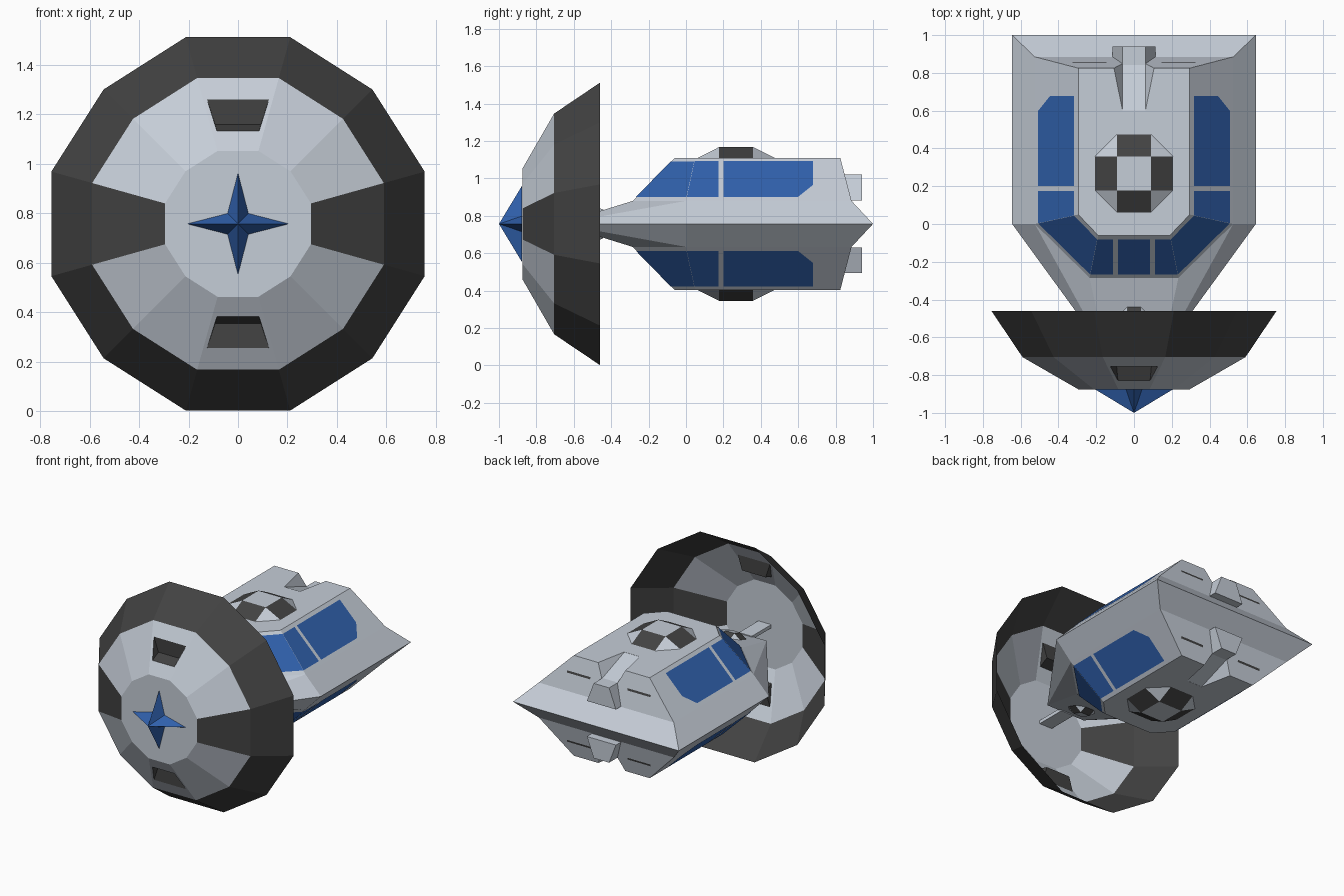
import bpy, bmesh
from mathutils import Vector

if "Cube" in bpy.data.objects:
    bpy.data.objects.remove(bpy.data.objects["Cube"])

Z = 0.757  # height of the ship's mid plane; parts are modelled around z = 0


def material(name, rgb):
    m = bpy.data.materials.new(name)
    m.diffuse_color = (*rgb, 1)
    m.use_nodes = True
    m.node_tree.nodes["Principled BSDF"].inputs["Base Color"].default_value = m.diffuse_color
    return m


MATS = [material("hull_grey", (0.56, 0.61, 0.68)),
        material("dark_panel", (0.055, 0.055, 0.055)),
        material("blue_glass", (0.03, 0.12, 0.42))]
GREY, DARK, BLUE = 0, 1, 2


def build(name, polys, mirror=(False, False, False), lift=0.0):
    """Object from (points, material) polygons, each facing away from the ship centre."""
    bm = bmesh.new()
    for pts, mat in polys:
        pts = [Vector(p) for p in pts]
        mid = sum(pts, Vector()) / len(pts)
        n = (pts[1] - pts[0]).cross(pts[2] - pts[0]).normalized()
        if n.dot(mid - Vector((0, 0.3, 0))) < 0:
            pts.reverse()
            n = -n
        f = bm.faces.new([bm.verts.new(p + n * lift) for p in pts])
        f.material_index = mat
    bmesh.ops.remove_doubles(bm, verts=bm.verts, dist=0.0005)
    return finish(name, bm, mirror)


def solid(name, pts, mat, mirror=(False, False, False)):
    """Convex solid spanned by a few points."""
    bm = bmesh.new()
    for p in pts:
        bm.verts.new(p)
    bmesh.ops.convex_hull(bm, input=bm.verts)
    bmesh.ops.dissolve_limit(bm, angle_limit=0.01, verts=bm.verts, edges=bm.edges)
    bmesh.ops.recalc_face_normals(bm, faces=bm.faces)
    for f in bm.faces:
        f.material_index = mat
    return finish(name, bm, mirror)


def finish(name, bm, mirror):
    me = bpy.data.meshes.new(name)
    bm.to_mesh(me)
    bm.free()
    for m in MATS:
        me.materials.append(m)
    ob = bpy.data.objects.new(name, me)
    ob.location.z = Z
    bpy.context.collection.objects.link(ob)
    if any(mirror):
        mod = ob.modifiers.new("mirror", 'MIRROR')
        mod.use_axis = mirror
        mod.merge_threshold = 0.0005
    return ob


MZ, MXZ = (False, False, True), (True, False, True)

# Dish: open twelve-sided shell with dark rim and dark side sectors
def dodecagon(a, y):
    q = [(0.28, 1), (0.72, 0.72), (1, 0.28)]
    half = q + [(x, -z) for x, z in reversed(q)]
    return [(x * a, y, z * a) for x, z in half + [(-x, z) for x, z in reversed(half)]]


rim, mid, hub = dodecagon(0.755, -0.46), dodecagon(0.59, -0.705), dodecagon(0.295, -0.875)
dish = [(hub, GREY)]
for i in range(12):
    j = (i + 1) % 12
    dish.append(([rim[i], rim[j], mid[j], mid[i]], DARK))
    if i not in (5, 11):
        dish.append(([mid[i], mid[j], hub[j], hub[i]], DARK if i in (2, 8) else GREY))


# Recessed ports in the top and bottom dish sectors
def on_sector(x, r):
    return (x, -0.875 + (r - 0.295) * 0.5763, r)


outer = [hub[11], hub[0], mid[0], mid[11]]
hole = [on_sector(-0.085, 0.375), on_sector(0.085, 0.375), on_sector(0.125, 0.503), on_sector(-0.125, 0.503)]
floor = [(-0.092, -0.753, 0.402), (0.092, -0.753, 0.402), hole[2], hole[3]]
port = [(floor, DARK)]
for i in range(4):
    j = (i + 1) % 4
    port.append(([outer[i], outer[j], hole[j], hole[i]], GREY))
port += [([hole[0], hole[1], floor[1], floor[0]], DARK),
         ([hole[1], hole[2], floor[1]], DARK), ([hole[3], hole[0], floor[0]], DARK)]
build("dish", dish)
build("dish_ports", port, MZ)

# Four-pointed star spike on the dish
star = [(0, 0.205), (0.042, 0.042), (0.205, 0), (0.042, -0.042),
        (0, -0.205), (-0.042, -0.042), (-0.205, 0), (-0.042, 0.042)]
star = [(x, -0.876, z) for x, z in star]
build("star_spike", [([star[i], star[(i + 1) % 8], (0, -1, 0)], BLUE) for i in range(8)])

# Hull: upper half lofted through three outlines, mirrored downwards
def outline(pts, z):
    return [(x, y, z) for x, y in pts] + [(-x, y, z) for x, y in reversed(pts)]


A = outline([(0.645, 1.0), (0.645, 0.0), (0.15, -0.68)], 0)
B = outline([(0.525, 0.885), (0.525, 0.0), (0.235, -0.285)], 0.123)
C = outline([(0.295, 0.825), (0.295, 0.05), (0.19, -0.06)], 0.353)
polys = [(C, GREY)]
for i in range(6):
    j = (i + 1) % 6
    polys.append(([B[i], B[j], C[j], C[i]], GREY))
    if i == 1:
        polys += [([A[1], A[2], B[1]], GREY), ([A[2], B[2], B[1]], GREY)]
    elif i == 3:
        polys += [([A[3], A[4], B[4]], GREY), ([A[3], B[4], B[3]], GREY)]
    else:
        polys.append(([A[i], A[j], B[j], B[i]], GREY))
hull = build("hull", polys, MZ)

# Tail grooves cut into the hull, with a splayed block behind each
groove = solid("groove_cutter", [(s * x, y, z) for s in (-1, 1) for x, y, z in
               [(0.06, 0.6, 0.352), (0.066, 0.6, 0.38), (0.06, 0.96, 0.22), (0.148, 0.96, 0.38)]], GREY, MZ)
groove.hide_render = True
groove.hide_viewport = True
cut = hull.modifiers.new("grooves", 'BOOLEAN')
cut.operation = 'DIFFERENCE'
cut.solver = 'EXACT'
cut.object = groove
solid("tail_block", [(s * x, y, z) for s in (-1, 1) for y in (0.84, 0.94)
                     for x, z in [(0.06, 0.263), (0.113, 0.125)]], GREY, MZ)

# Windows wrapped around the cabin
def lerp(p, q, t):
    return tuple(a + (b - a) * t for a, b in zip(p, q))


LO, HI = 0.087, 0.913
side = lambda y, t: (0.525 - 0.23 * t, y, 0.123 + 0.23 * t)
front = lambda x, t: (x, -0.285 + 0.225 * t, 0.123 + 0.23 * t)
s_lo, s_hi = lerp(B[1], C[1], LO), lerp(B[1], C[1], HI)
f_lo, f_hi = lerp(B[2], C[2], LO), lerp(B[2], C[2], HI)
build("side_windows", [
    ([side(0.2, LO), side(0.6, LO), side(0.678, 0.36), side(0.678, HI), side(0.2, HI)], BLUE),
    ([s_lo, side(0.175, LO), side(0.175, HI), s_hi], BLUE),
    ([s_lo, s_hi, f_hi, f_lo], BLUE),
    ([front(0.112, LO), f_lo, f_hi, front(0.112, HI)], BLUE)], MXZ, 0.003)
build("front_window", [([front(-0.086, LO), front(0.086, LO), front(0.086, HI), front(-0.086, HI)], BLUE)], MZ, 0.003)

# Rear vent slits
rear = lambda x, z: (x, 0.825 + (0.353 - z) * 0.261, z)
build("rear_vents", [([rear(0.145, 0.236), rear(0.325, 0.236), rear(0.325, 0.25), rear(0.145, 0.25)], DARK)], MXZ, 0.003)

# Raised octagonal hatches with a checkered pattern
def hatch(name, yc, z0, r, h, slope=0.0):
    k = r * 0.44
    P = lambda x, y, up: (x, yc + y, z0 + slope * y + (h if up else 0))
    faces = [([P(-k, -k, 1), P(k, -k, 1), P(k, k, 1), P(-k, k, 1)], GREY)]
    for c, s in [(1, 0), (0, 1), (-1, 0), (0, -1)]:
        T = lambda x, y, up: P(x * c - y * s, x * s + y * c, up)
        faces += [([T(k, -k, 1), T(r, -k, 0), T(r, k, 0), T(k, k, 1)], DARK),
                  ([T(k, k, 1), T(r, k, 0), T(k, r, 0)], GREY)]
    build(name, faces, MZ)


hatch("main_hatch", 0.268, 0.353, 0.206, 0.058)
hatch("nose_hatch", -0.52, 0.05, 0.08, 0.035, 0.31)

# Slim neck joining nose and dish
solid("neck", [(x, y, z) for y in (-0.66, -0.875) for x in (-0.05, 0.05) for z in (-0.012, 0.012)], GREY)
